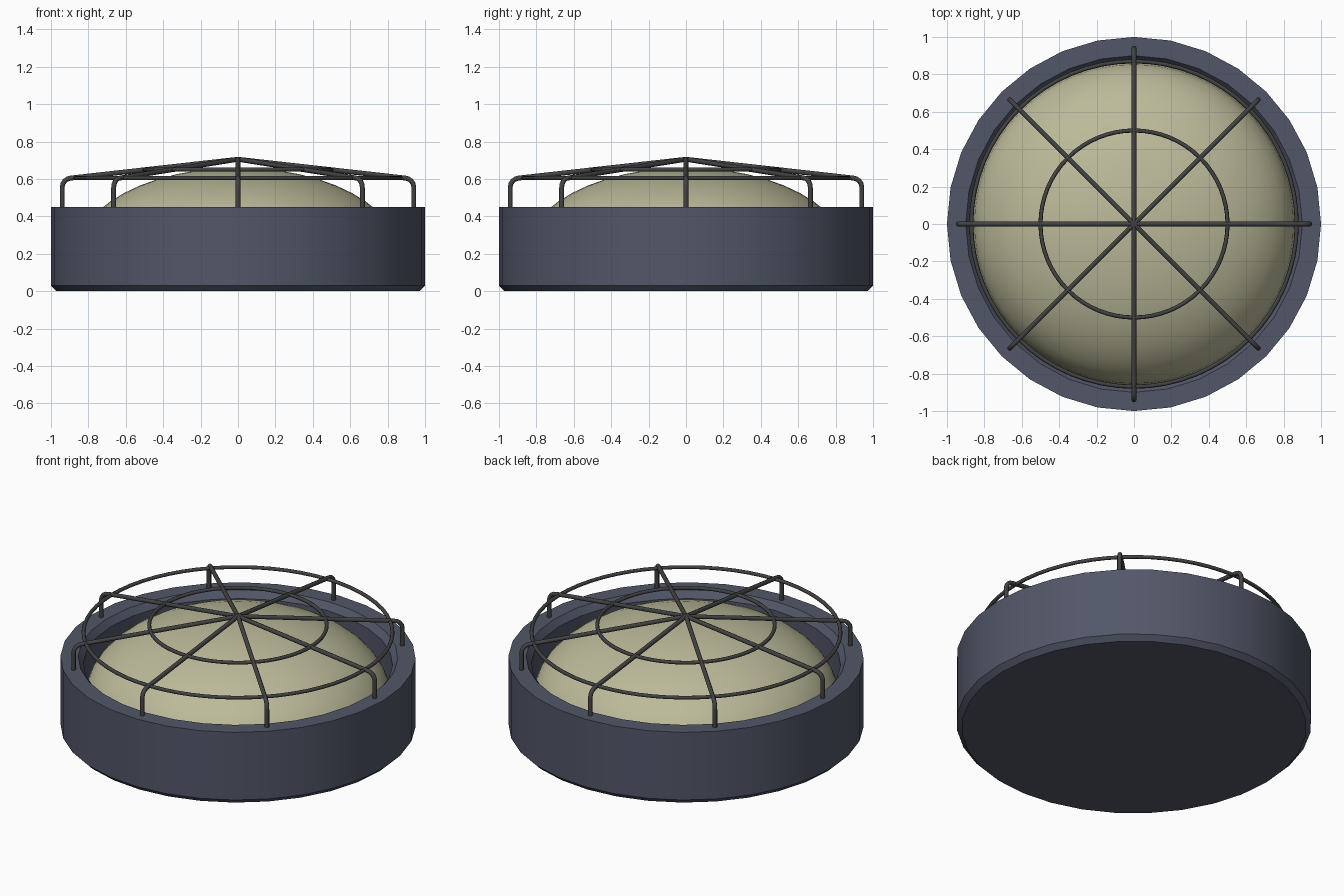
import bpy, bmesh, math
from mathutils import Vector

if "Cube" in bpy.data.objects:
    bpy.data.objects.remove(bpy.data.objects["Cube"])


def material(name, rgb):
    m = bpy.data.materials.new(name)
    m.diffuse_color = (*rgb, 1)
    m.use_nodes = True
    m.node_tree.nodes["Principled BSDF"].inputs["Base Color"].default_value = m.diffuse_color
    return m


HOUSING = material("slate housing", (0.085, 0.095, 0.14))
LENS = material("warm lens", (0.50, 0.49, 0.32))
WIRE = material("dark wire", (0.055, 0.055, 0.055))


def finish(name, bm, mat, angle):
    bmesh.ops.recalc_face_normals(bm, faces=bm.faces)
    mesh = bpy.data.meshes.new(name)
    bm.to_mesh(mesh)
    bm.free()
    ob = bpy.data.objects.new(name, mesh)
    bpy.context.collection.objects.link(ob)
    mesh.materials.append(mat)
    bpy.ops.object.select_all(action='DESELECT')
    ob.select_set(True)
    bpy.context.view_layer.objects.active = ob
    bpy.ops.object.shade_smooth_by_angle(angle=math.radians(angle))
    return ob


def lathe(name, profile, sides, mat, angle=30):
    """Revolve (radius, z) points around z."""
    bm = bmesh.new()
    verts = [bm.verts.new((r, 0, z)) for r, z in profile]
    edges = [bm.edges.new(p) for p in zip(verts, verts[1:])]
    bmesh.ops.spin(bm, geom=verts + edges, cent=(0, 0, 0), axis=(0, 0, 1),
                   angle=math.tau, steps=sides, use_duplicate=False)
    bmesh.ops.remove_doubles(bm, verts=bm.verts, dist=1e-5)
    return finish(name, bm, mat, angle)


def wire_ring(name, radius, z, thick=0.011):
    section = [(radius + thick * math.cos(i * math.tau / 8),
                z + thick * math.sin(i * math.tau / 8)) for i in range(9)]
    return lathe(name, section, 64, WIRE, 60)


def spoke(name, turn, path, thick=0.013):
    """Sweep an octagon along a path in a vertical plane turned about z."""
    bm = bmesh.new()
    out = Vector((math.cos(turn), math.sin(turn), 0))
    side = Vector((-math.sin(turn), math.cos(turn), 0))
    pts = [out * r + Vector((0, 0, z)) for r, z in path]
    rings = []
    for i, p in enumerate(pts):
        t = (pts[min(i + 1, len(pts) - 1)] - pts[max(i - 1, 0)]).normalized()
        n = t.cross(side)
        rings.append([bm.verts.new(p + thick * (side * math.cos(a) + n * math.sin(a)))
                      for a in (k * math.tau / 8 for k in range(8))])
    for a, b in zip(rings, rings[1:]):
        for k in range(8):
            bm.faces.new((a[k], a[k - 1], b[k - 1], b[k]))
    bm.faces.new(rings[0])
    bm.faces.new(rings[-1])
    return finish(name, bm, WIRE, 60)


# Round housing: chamfered foot, flat rim, recessed well
lathe("housing", [(0, 0), (0.97, 0), (1, 0.03), (1, 0.45), (0.90, 0.45),
                  (0.87, 0.41), (0.87, 0.18), (0, 0.18)], 32, HOUSING)

# Shallow domed lens
dome = [(0.86 * math.cos(a), 0.20 + 0.46 * math.sin(a))
        for a in (i * math.pi / 24 for i in range(12))]
lathe("lens", [(0.86, 0.18)] + dome + [(0, 0.66)], 64, LENS, 40)

# Wire guard: two rings and eight bent spokes
wire_ring("outer_guard_ring", 0.87, 0.605)
wire_ring("inner_guard_ring", 0.50, 0.65)
bend = [(0.89 + 0.05 * math.cos(a), 0.555 + 0.05 * math.sin(a))
        for a in (math.radians(d) for d in (0, 22, 45, 67, 88))]
for i in range(8):
    spoke(f"guard_spoke_{i + 1}", i * math.tau / 8,
          [(0.94, 0.43)] + bend + [(0, 0.705)])
